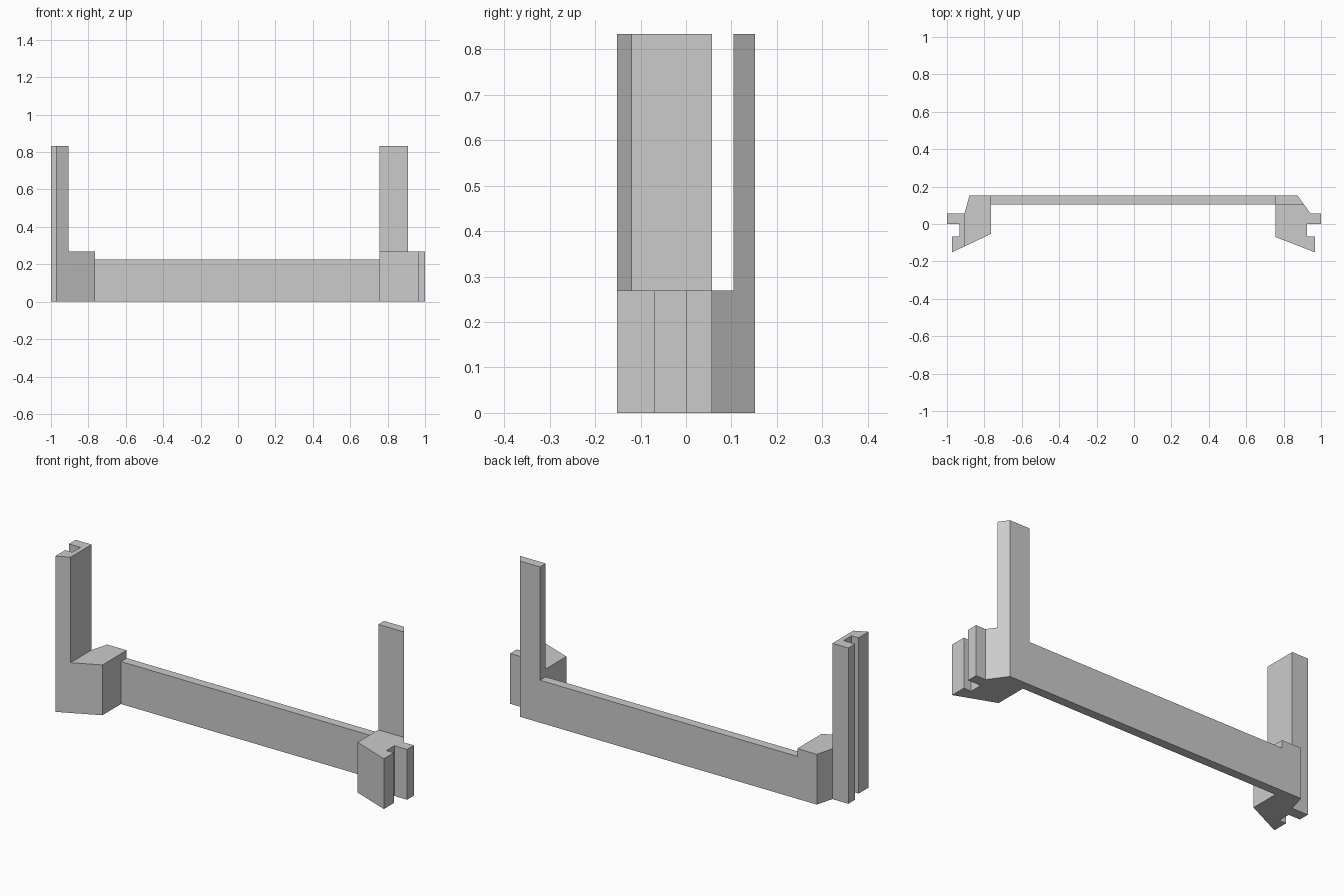
import bpy
import bmesh
from mathutils import Vector

cube = bpy.data.objects.get("Cube")
if cube:
    bpy.data.objects.remove(cube)

BEAM_TOP, BASE_TOP, POST_TOP = 0.227, 0.269, 0.833
BACK, BEAM_FRONT = 0.152, 0.104

grey = bpy.data.materials.new("plain grey")
grey.use_nodes = True
grey.diffuse_color = (0.6, 0.6, 0.6, 1)
grey.node_tree.nodes["Principled BSDF"].inputs["Base Color"].default_value = grey.diffuse_color


def raise_face(bm, face, height):
    """Extrude a face upward and return the new top face."""
    new = bmesh.ops.extrude_face_region(bm, geom=[face])["geom"]
    verts = [g for g in new if isinstance(g, bmesh.types.BMVert)]
    bmesh.ops.translate(bm, verts=verts, vec=(0, 0, height))
    return next(g for g in new if isinstance(g, bmesh.types.BMFace))


def part(name, outline, height, post_cut=None):
    """Extrude an outline; post_cut = (point, direction) picks the area raised as a post."""
    bm = bmesh.new()
    floor = bm.faces.new([bm.verts.new((x, y, 0)) for x, y in outline])
    top = raise_face(bm, floor, height)
    if post_cut:
        point, direction = Vector(post_cut[0]), Vector(post_cut[1])
        bmesh.ops.bisect_plane(bm, geom=[top, *top.edges, *top.verts], dist=1e-5,
                               plane_co=point, plane_no=direction)
        chosen = [f for f in bm.faces
                  if all(abs(v.co.z - height) < 1e-5 for v in f.verts)
                  and (f.calc_center_median() - point).dot(direction) > 0]
        for face in chosen:
            raise_face(bm, face, POST_TOP - height)
    bmesh.ops.recalc_face_normals(bm, faces=bm.faces)
    mesh = bpy.data.meshes.new(name)
    bm.to_mesh(mesh)
    bm.free()
    mesh.materials.append(grey)
    obj = bpy.data.objects.new(name, mesh)
    bpy.context.collection.objects.link(obj)


# Long rear rail
part("cross_beam", [(-0.765, BEAM_FRONT), (0.757, BEAM_FRONT),
                    (0.757, BACK), (-0.765, BACK)], BEAM_TOP)

# Right bracket, its slotted outer end rising as a post
part("right_bracket", [(-1, 0.057), (-1, 0), (-0.932, 0), (-0.932, -0.068),
                       (-0.974, -0.068), (-0.974, -0.152), (-0.906, -0.12),
                       (-0.765, -0.053), (-0.765, BACK), (-0.88, BACK),
                       (-0.906, 0.057)],
     BASE_TOP, ((-0.906, 0, 0), (-1, 0, 0)))

# Left bracket, its thin rear strip rising as a post
part("left_bracket", [(0.757, -0.07), (0.969, -0.152), (0.969, -0.068),
                      (0.925, -0.068), (0.925, 0), (1, 0), (1, 0.057),
                      (0.943, 0.057), (0.875, BACK), (0.757, BACK)],
     BASE_TOP, ((0, BEAM_FRONT, 0), (0, 1, 0)))
